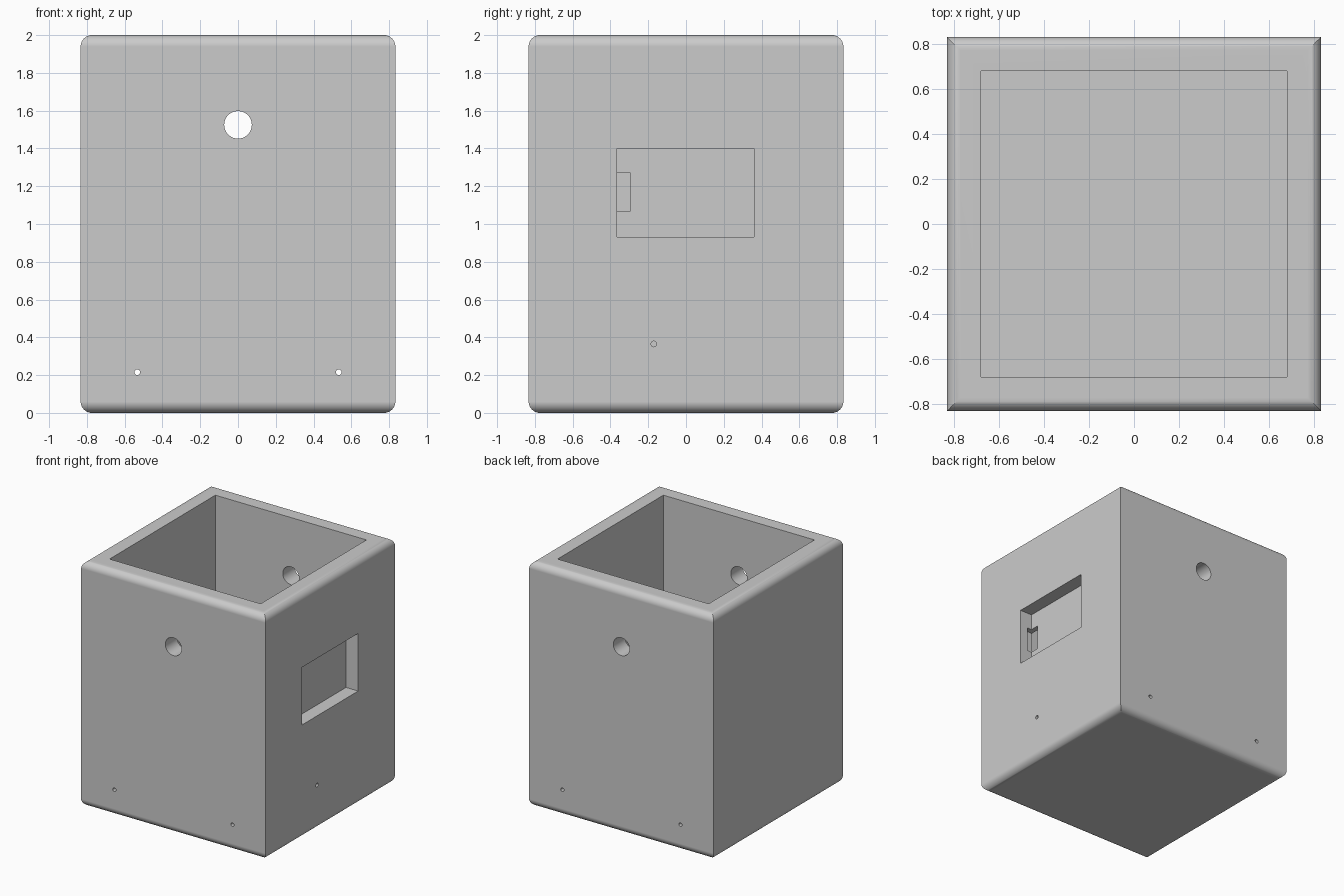
import bpy, bmesh, math
from mathutils import Matrix

if "Cube" in bpy.data.objects:
    bpy.data.objects.remove(bpy.data.objects["Cube"], do_unlink=True)

HALF, INNER, FLOOR, TOP, R = 0.833, 0.682, 0.152, 2.0, 0.06

grey = bpy.data.materials.new("light grey")
grey.use_nodes = True
grey.diffuse_color = (0.6, 0.6, 0.6, 1)
grey.node_tree.nodes["Principled BSDF"].inputs["Base Color"].default_value = (0.6, 0.6, 0.6, 1)


def make_object(name, bm):
    bmesh.ops.recalc_face_normals(bm, faces=bm.faces)
    mesh = bpy.data.meshes.new(name)
    bm.to_mesh(mesh)
    bm.free()
    mesh.materials.append(grey)
    obj = bpy.data.objects.new(name, mesh)
    bpy.context.collection.objects.link(obj)
    return obj


def box_cutter(name, x, y, z):
    """Box from (low, high) spans."""
    bm = bmesh.new()
    spans = (x, y, z)
    centre = [(a + b) / 2 for a, b in spans]
    size = [b - a for a, b in spans]
    bmesh.ops.create_cube(bm, size=1, matrix=Matrix.Translation(centre) @ Matrix.Diagonal((*size, 1)))
    return make_object(name, bm)


def round_cutter(name, centre, radius, length, axis, sides):
    """Cylinder lying along the x or y axis."""
    bm = bmesh.new()
    turn = Matrix.Rotation(math.pi / 2, 4, "Y" if axis == "X" else "X")
    bmesh.ops.create_cone(bm, cap_ends=True, segments=sides, radius1=radius, radius2=radius,
                          depth=length, matrix=Matrix.Translation(centre) @ turn)
    return make_object(name, bm)


# Square shell: profile of (half width, height) from the base, over the rim, into the cavity
STEPS = 10
arc = [math.pi / 2 * i / STEPS for i in range(STEPS + 1)]
profile = [(HALF - R + R * math.sin(a), R - R * math.cos(a)) for a in arc]
profile += [(HALF - R + R * math.cos(a), TOP - R + R * math.sin(a)) for a in arc]
profile += [(INNER, TOP), (INNER, FLOOR)]

bm = bmesh.new()
corners = ((-1, -1), (1, -1), (1, 1), (-1, 1))
rings = [[bm.verts.new((w * sx, w * sy, z)) for sx, sy in corners] for w, z in profile]
for low, high in zip(rings, rings[1:]):
    for i in range(4):
        j = (i + 1) % 4
        bm.faces.new((low[i], low[j], high[j], high[i]))
bm.faces.new(rings[0])
bm.faces.new(rings[-1])
shell = make_object("box_shell", bm)

# Openings: recess and slot on one side, round holes through front and back
cutters = [
    box_cutter("side_recess", (HALF - 0.11, 1.0), (-0.365, 0.36), (0.93, 1.40)),
    box_cutter("recess_slot", (0.6, HALF - 0.07), (-0.41, -0.295), (1.07, 1.27)),
    round_cutter("main_hole", (0, 0, 1.525), 0.073, 2.2, "Y", 48),
    round_cutter("side_pin_hole", (HALF, -0.17, 0.365), 0.015, 0.5, "X", 24),
]
for side in (-1, 1):
    cutters.append(round_cutter("pin_hole", (0.533 * side, 0, 0.215), 0.015, 2.2, "Y", 24))

bpy.context.view_layer.objects.active = shell
for cutter in cutters:
    cut = shell.modifiers.new(cutter.name, "BOOLEAN")
    cut.operation = "DIFFERENCE"
    cut.solver = "EXACT"
    cut.object = cutter
    bpy.ops.object.modifier_apply(modifier=cut.name)
    bpy.data.objects.remove(cutter, do_unlink=True)

# Smooth rounded edges, crisp corners
bpy.ops.object.select_all(action="DESELECT")
shell.select_set(True)
bpy.ops.object.shade_smooth_by_angle(angle=math.radians(30))
weighted = shell.modifiers.new("flat_sides", "WEIGHTED_NORMAL")
weighted.keep_sharp = True
